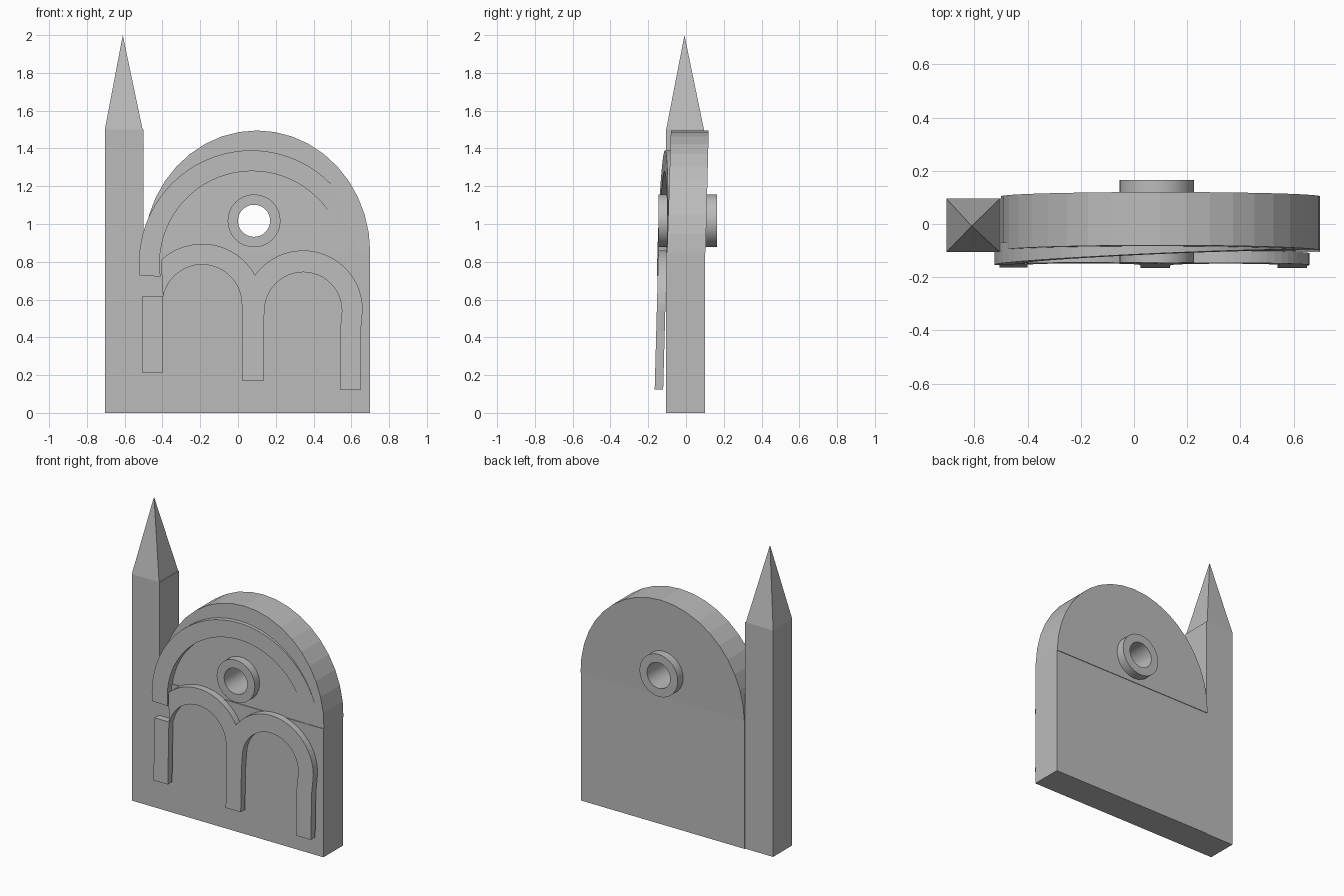
import bpy
import bmesh
from math import cos, sin, radians

cube = bpy.data.objects.get("Cube")
if cube:
    bpy.data.objects.remove(cube, do_unlink=True)

stone = bpy.data.materials.new("grey stone")
stone.use_nodes = True
GREY = (0.5, 0.5, 0.5, 1)
stone.diffuse_color = GREY
stone.node_tree.nodes["Principled BSDF"].inputs["Base Color"].default_value = GREY


def arc(cx, cz, rx, rz, start, end, steps):
    """Points (x, z) along an elliptical arc, angles in degrees."""
    angles = [radians(start + (end - start) * i / steps) for i in range(steps + 1)]
    return [(cx + rx * cos(a), cz + rz * sin(a)) for a in angles]


def finish(name, bm):
    bmesh.ops.recalc_face_normals(bm, faces=bm.faces)
    mesh = bpy.data.meshes.new(name)
    bm.to_mesh(mesh)
    bm.free()
    mesh.materials.append(stone)
    obj = bpy.data.objects.new(name, mesh)
    bpy.context.collection.objects.link(obj)
    return obj


def slab(name, outline, front, back):
    """Extrude an (x, z) outline between two depth functions y(x, z)."""
    bm = bmesh.new()
    near = [bm.verts.new((x, front(x, z), z)) for x, z in outline]
    far = [bm.verts.new((x, back(x, z), z)) for x, z in outline]
    bm.faces.new(near)
    bm.faces.new(far[::-1])
    for i in range(len(outline)):
        j = (i + 1) % len(outline)
        bm.faces.new((near[i], far[i], far[j], near[j]))
    return finish(name, bm)


def flat(y):
    return lambda x, z: y


def rect(x0, x1, z0, z1):
    return [(x0, z0), (x1, z0), (x1, z1), (x0, z1)]


# Lower wall and the slightly leaning rounded top
slab("wall", rect(-0.5, 0.7, 0.0, 0.85), flat(-0.105), flat(0.1))
gable = slab("rounded_gable", arc(0.1, 0.85, 0.6, 0.645, 0, 180, 20),
             lambda x, z: -0.1 + 0.031 * (z - 0.85),
             lambda x, z: 0.104 + 0.025 * (z - 0.85))

# Round window opening through the gable
WX, WZ, R_OUT, R_IN, SIDES = 0.085, 1.017, 0.14, 0.085, 32
cutter = slab("window_cutter", arc(WX, WZ, 0.1, 0.1, 0, 360 - 360 / SIDES, SIDES - 1),
              flat(-0.3), flat(0.3))
cutter.hide_render = True
cut = gable.modifiers.new("window_opening", "BOOLEAN")
cut.operation = "DIFFERENCE"
cut.solver = "EXACT"
cut.object = cutter
bpy.context.view_layer.objects.active = gable
bpy.ops.object.modifier_apply(modifier=cut.name)
bpy.data.objects.remove(cutter, do_unlink=True)

# Window sleeve standing out on both faces
bm = bmesh.new()
section = [(R_OUT, -0.145), (R_OUT, 0.165), (R_IN, 0.165), (R_IN, -0.145)]
rings = [[bm.verts.new((WX + r * cos(radians(360 * i / SIDES)), y,
                        WZ + r * sin(radians(360 * i / SIDES)))) for r, y in section]
         for i in range(SIDES)]
for i in range(SIDES):
    a, b = rings[i], rings[(i + 1) % SIDES]
    for k in range(4):
        m = (k + 1) % 4
        bm.faces.new((a[k], a[m], b[m], b[k]))
sleeve = finish("window_ring", bm)
bpy.ops.object.select_all(action="DESELECT")
sleeve.select_set(True)
bpy.context.view_layer.objects.active = sleeve
bpy.ops.object.shade_smooth_by_angle(angle=radians(30))

# Tower with pointed spire
slab("tower", rect(-0.705, -0.5, 0.0, 1.5), flat(-0.105), flat(0.095))
bm = bmesh.new()
base = [bm.verts.new((x, y, 1.5)) for x, y in
        ((-0.705, -0.105), (-0.505, -0.105), (-0.505, 0.095), (-0.705, 0.095))]
apex = bm.verts.new((-0.61, -0.008, 2.0))
bm.faces.new(base[::-1])
for i in range(4):
    bm.faces.new((base[i], base[(i + 1) % 4], apex))
finish("spire", bm)

# Large tilted arch band
band = (arc(0.07, 0.79, 0.595, 0.6, -16, 186, 40)
        + arc(0.075, 0.79, 0.49, 0.49, 188, -16, 40))
slab("arch_band", band,
     lambda x, z: -0.121 + 0.045 * (x - 0.07) + 0.025 * (z - 1.0),
     lambda x, z: -0.07)


# Small double arcade, leaning back with height
def arcade_front(x, z):
    return -0.166 + 0.027 * (z - 0.12)


def arcade_back(x, z):
    return arcade_front(x, z) + 0.045


arcade = (arc(-0.19, 0.575, 0.32, 0.32, 133, 29, 20)
          + arc(0.345, 0.545, 0.315, 0.315, 145, 0, 24)
          + [(0.65, 0.43), (0.65, 0.125), (0.54, 0.125), (0.54, 0.43)]
          + arc(0.345, 0.54, 0.205, 0.205, 0, 180, 24)
          + [(0.135, 0.45), (0.135, 0.17), (0.025, 0.17), (0.025, 0.45)]
          + arc(-0.19, 0.575, 0.21, 0.21, 0, 170, 24))
slab("double_arcade", arcade, arcade_front, lambda x, z: max(arcade_back(x, z), -0.1) if z > 0.85
     else arcade_back(x, z))
slab("left_pillar", rect(-0.505, -0.4, 0.21, 0.62), arcade_front, arcade_back)
